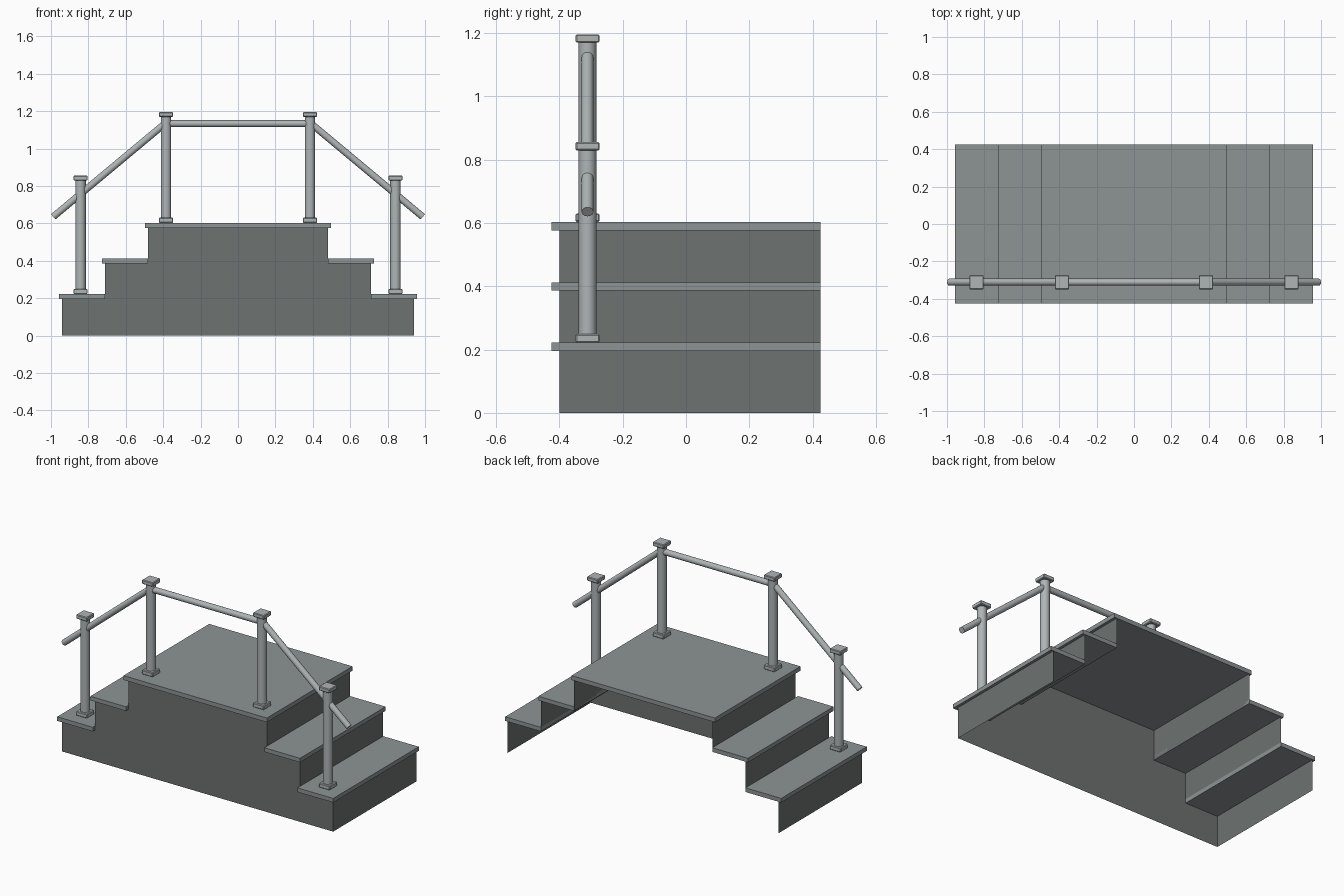
import bpy
import bmesh
import math
from mathutils import Vector

if "Cube" in bpy.data.objects:
    bpy.data.objects.remove(bpy.data.objects["Cube"])


def material(name, rgb):
    m = bpy.data.materials.new(name)
    m.diffuse_color = (*rgb, 1.0)
    m.use_nodes = True
    m.node_tree.nodes["Principled BSDF"].inputs["Base Color"].default_value = m.diffuse_color
    return m


WALL = material("dark grey panel", (0.155, 0.168, 0.165))
TREAD = material("mid grey tread", (0.27, 0.295, 0.30))
METAL = material("light grey metal", (0.43, 0.46, 0.47))

Y0, Y1 = -0.40, 0.424      # panel front and open back
POST_Y = -0.311


def finish(name, bm, mat, smooth=False):
    me = bpy.data.meshes.new(name)
    bm.to_mesh(me)
    bm.free()
    me.materials.append(mat)
    ob = bpy.data.objects.new(name, me)
    bpy.context.collection.objects.link(ob)
    if smooth:
        bpy.ops.object.select_all(action='DESELECT')
        ob.select_set(True)
        bpy.context.view_layer.objects.active = ob
        bpy.ops.object.shade_smooth_by_angle(angle=math.radians(40))
    return ob


def box(name, lo, hi, mat, bevel=0.0):
    bm = bmesh.new()
    bmesh.ops.create_cube(bm, size=1)
    lo, hi = Vector(lo), Vector(hi)
    for v in bm.verts:
        v.co = Vector([(lo[i] + hi[i]) / 2 + v.co[i] * (hi[i] - lo[i]) for i in range(3)])
    if bevel:
        bmesh.ops.bevel(bm, geom=bm.edges[:], offset=bevel, segments=1, affect='EDGES')
    return finish(name, bm, mat)


def rod(name, a, b, r, mat, sides=24):
    a, b = Vector(a), Vector(b)
    d = b - a
    bm = bmesh.new()
    bmesh.ops.create_cone(bm, cap_ends=True, segments=sides, radius1=r, radius2=r, depth=d.length)
    rot = d.to_track_quat('Z', 'Y')
    for v in bm.verts:
        v.co = rot @ v.co + (a + b) / 2
    return finish(name, bm, mat, smooth=True)


# stepped front panel, a single sheet
half = [(0.94, 0), (0.94, 0.196), (0.71, 0.196), (0.71, 0.386), (0.48, 0.386), (0.48, 0.576)]
outline = half + [(-x, z) for x, z in reversed(half)]
bm = bmesh.new()
bm.faces.new([bm.verts.new((x, Y0, z)) for x, z in outline])
finish("front_panel", bm, WALL)

# per level: riser x, riser bottom, tread bottom, tread top, tread inner x
levels = [(0.94, 0.0, 0.196, 0.222, 0.71), (0.71, 0.196, 0.386, 0.412, 0.48), (0.48, 0.386, 0.576, 0.603, None)]
for side, s in (("right", 1), ("left", -1)):
    for i, (x, zb, zt, top, inner) in enumerate(levels, 1):
        # riser sheets facing outward
        bm = bmesh.new()
        pts = [(s * x, Y0, zb), (s * x, Y1, zb), (s * x, Y1, zt), (s * x, Y0, zt)]
        bm.faces.new([bm.verts.new(p) for p in (pts if s > 0 else pts[::-1])])
        finish(f"{side}_riser_{i}", bm, WALL)
        # lower treads with overhanging nosing
        if inner:
            xs = sorted((s * inner, s * (x + 0.017)))
            box(f"{side}_tread_{i}", (xs[0], -0.424, zt), (xs[1], 0.424, top), TREAD)

# top platform
box("platform", (-0.497, -0.424, 0.576), (0.497, 0.424, 0.603), TREAD)

# posts with square base and cap
for side, s in (("right", 1), ("left", -1)):
    for kind, x, z0, z1 in (("inner", 0.385, 0.603, 1.195), ("outer", 0.842, 0.222, 0.855)):
        x *= s
        h = 0.038
        rod(f"{side}_{kind}_post", (x, POST_Y, z0 + 0.005), (x, POST_Y, z1 - 0.01), 0.028, METAL)
        for part, a, b in (("base", z0, z0 + 0.027), ("cap", z1 - 0.026, z1)):
            box(f"{side}_{kind}_post_{part}", (x - h, POST_Y - h, a), (x + h, POST_Y + h, b), METAL, 0.004)
    # sloping handrail
    rod(f"{side}_sloping_rail", (s * 0.385, POST_Y, 1.138), (s * 0.988, POST_Y, 0.635), 0.0185, METAL)

# level handrail
rod("level_rail", (-0.385, POST_Y, 1.133), (0.385, POST_Y, 1.133), 0.0185, METAL)
